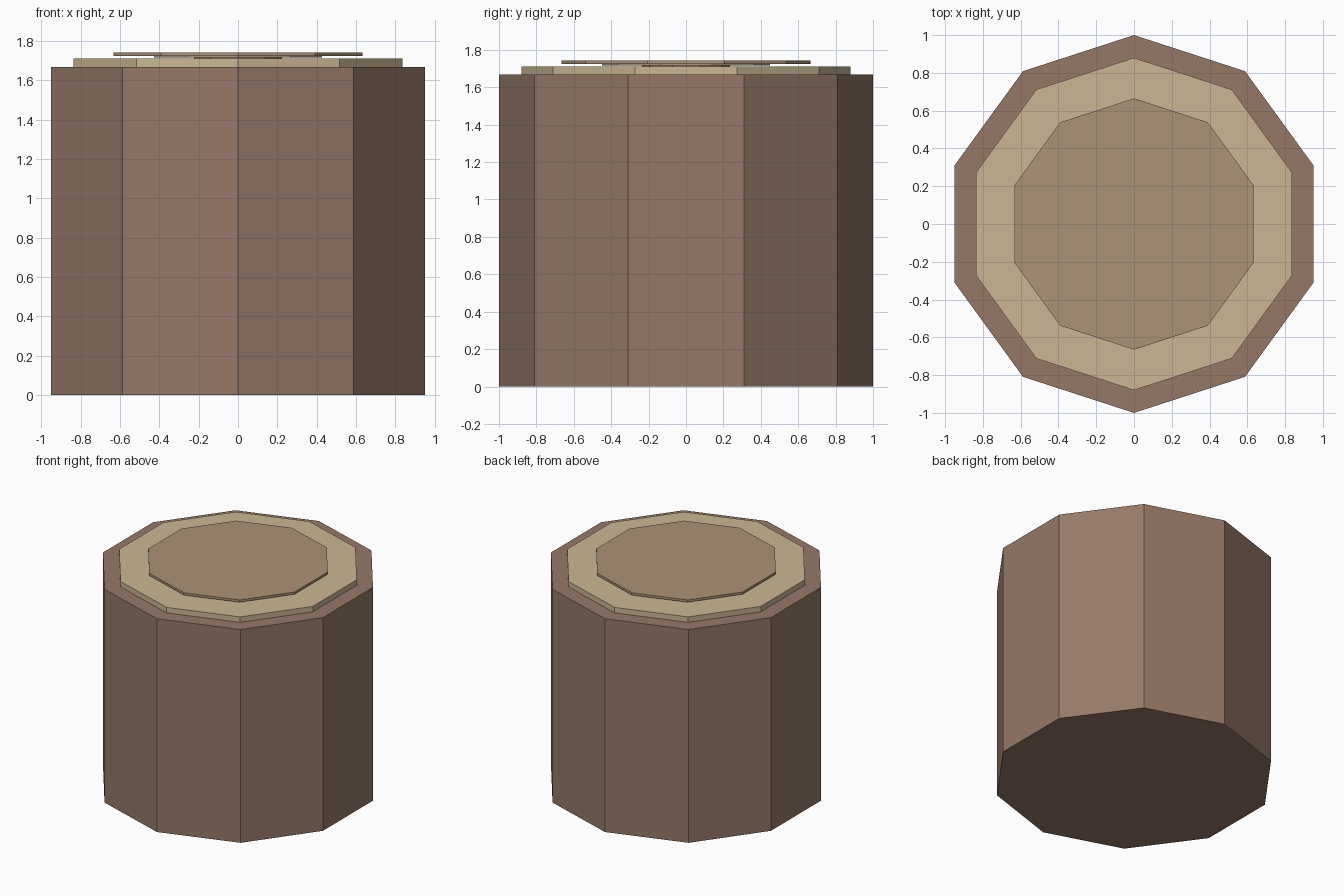
import bpy

if "Cube" in bpy.data.objects:
    bpy.data.objects.remove(bpy.data.objects["Cube"])


def material(name, rgb):
    # display colour to linear
    m = bpy.data.materials.new(name)
    m.diffuse_color = [c ** 2.2 for c in rgb] + [1]
    m.use_nodes = True
    m.node_tree.nodes["Principled BSDF"].inputs["Base Color"].default_value = m.diffuse_color
    return m


bark = material("bark", (0.58, 0.47, 0.405))
pale_wood = material("pale_wood", (0.79, 0.71, 0.58))
dark_wood = material("dark_wood", (0.67, 0.57, 0.46))


def disc(name, radius, bottom, top, mat):
    # ten-sided prism with a corner on +y
    bpy.ops.mesh.primitive_cylinder_add(
        vertices=10, radius=radius, depth=top - bottom,
        location=(0, 0, (top + bottom) / 2))
    ob = bpy.context.object
    ob.name = name
    ob.data.materials.append(mat)


# Trunk and cut face
disc("trunk", 1.0, 0.0, 1.667, bark)
disc("cut_face", 0.88, 1.667, 1.71, pale_wood)

# Growth rings, the inner ones tucked under the largest
for i, radius in enumerate((0.665, 0.45, 0.235)):
    bottom = 1.724 - 0.008 * i
    disc(f"growth_ring_{i + 1}", radius, bottom, bottom + 0.018, dark_wood)
